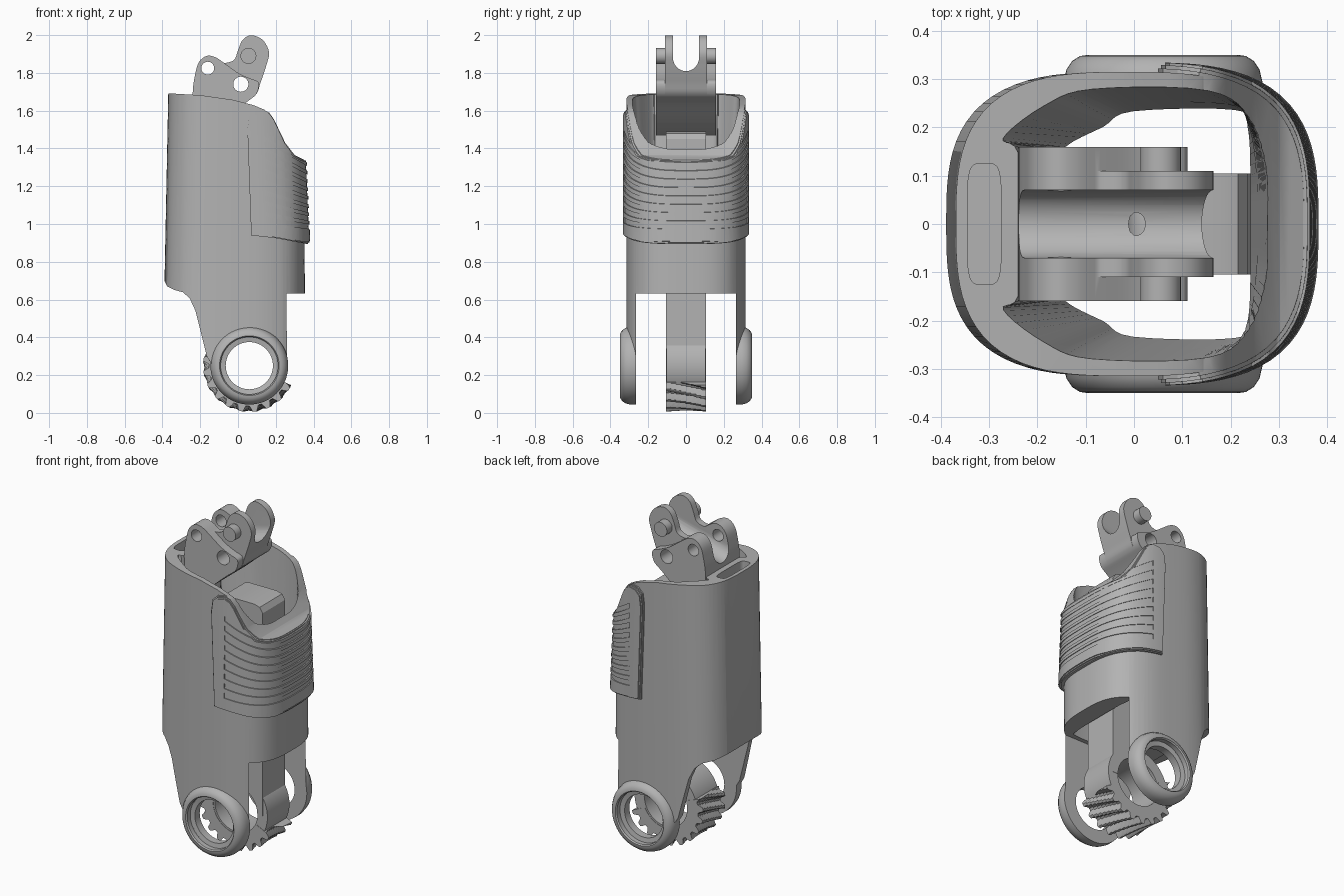
import bpy, bmesh
from math import sin, cos, pi, radians

cube = bpy.data.objects.get("Cube")
if cube:
    bpy.data.objects.remove(cube, do_unlink=True)

grey = bpy.data.materials.new("plain grey")
grey.use_nodes = True
COLOUR = (0.45, 0.45, 0.45, 1)
grey.diffuse_color = COLOUR
for node in grey.node_tree.nodes:
    if node.type == 'BSDF_PRINCIPLED':
        node.inputs["Base Color"].default_value = COLOUR

helpers = []
PIVOT = (0.06, 0.25)


def loft(name, loops, ring=False):
    """Skin a list of equal-length closed loops, capped or joined in a ring."""
    bm = bmesh.new()
    rows = [[bm.verts.new(p) for p in loop] for loop in loops]
    pairs = list(zip(rows, rows[1:])) + ([(rows[-1], rows[0])] if ring else [])
    for a, b in pairs:
        for i in range(len(a)):
            j = (i + 1) % len(a)
            bm.faces.new((a[i], a[j], b[j], b[i]))
    if not ring:
        bm.faces.new(rows[0])
        bm.faces.new(rows[-1])
    bmesh.ops.recalc_face_normals(bm, faces=bm.faces)
    mesh = bpy.data.meshes.new(name)
    bm.to_mesh(mesh)
    bm.free()
    obj = bpy.data.objects.new(name, mesh)
    bpy.context.collection.objects.link(obj)
    return obj


def plate(name, outline, y0, y1):
    """Extrude an x-z outline along y."""
    return loft(name, [[(x, y, z) for x, z in outline] for y in (y0, y1)])


def helper(obj):
    obj.hide_render = True
    helpers.append(obj)
    return obj


def combine(obj, tool, operation='DIFFERENCE'):
    mod = obj.modifiers.new("combine", 'BOOLEAN')
    mod.operation, mod.solver, mod.object = operation, 'EXACT', tool
    bpy.context.view_layer.update()
    graph = bpy.context.evaluated_depsgraph_get()
    mesh = bpy.data.meshes.new_from_object(obj.evaluated_get(graph))
    obj.modifiers.clear()
    obj.data = mesh


def circle(cx, cz, r, n=48):
    return [(cx + r * cos(2 * pi * i / n), cz + r * sin(2 * pi * i / n)) for i in range(n)]


def curve(pts, steps=5):
    """Smooth closed curve through the points."""
    out, n = [], len(pts)
    for i in range(n):
        a, b, c, d = (pts[(i + k) % n] for k in (-1, 0, 1, 2))
        for s in range(steps):
            t = s / steps
            out.append(tuple(0.5 * (2 * q + (r - p) * t + (2 * p - 5 * q + 4 * r - e) * t * t
                                    + (3 * q - p - 3 * r + e) * t ** 3)
                             for p, q, r, e in zip(a, b, c, d)))
    return out


def section(left, right, half, z, power=3, n=96):
    """Rounded-square cross-section at height z."""
    mid, wide, loop = (left + right) / 2, (right - left) / 2, []
    for i in range(n):
        c, s = cos(2 * pi * i / n), sin(2 * pi * i / n)
        k = (abs(c) ** power + abs(s) ** power) ** (-1 / power)
        loop.append((mid + wide * c * k, half * s * k, z))
    return loop


def mirrored(half):
    return half + [(x, -y) for x, y in half[-2:0:-1]]


# Sleeve: rounded tube trimmed by its side outline, with two legs
sleeve = loft("sleeve", [section(-0.405, 0.36, 0.315, -0.1), section(-0.367, 0.345, 0.315, 1.8)])
arc = [(PIVOT[0] + 0.195 * cos(a), PIVOT[1] + 0.195 * sin(a))
       for a in (radians(180 + 7.5 * i) for i in range(25))]
side = [(-0.45, 1.695), (-0.45, 0.7), (-0.39, 0.7), (-0.375, 0.67), (-0.34, 0.652), (-0.29, 0.638),
        (-0.255, 0.605), (-0.225, 0.54), (-0.165, 0.3)] + arc + [
        (0.272, 0.35), (0.283, 0.63), (0.45, 0.63), (0.45, 1.32), (0.36, 1.32), (0.29, 1.345),
        (0.24, 1.41), (0.165, 1.575), (0.14, 1.605), (0.08, 1.63), (-0.03, 1.658), (-0.2, 1.682),
        (-0.37, 1.692)]
combine(sleeve, helper(plate("side_trim", side, -0.6, 0.6)), 'INTERSECT')

# Tapered hollow, wide at the mouth and narrow at the bottom
mouth = [(-0.245, 0), (-0.25, 0.15), (-0.285, 0.18), (-0.2, 0.25), (-0.1, 0.285),
         (0.14, 0.285), (0.24, 0.225), (0.29, 0.12), (0.295, 0)]
base = [(-0.15, 0), (-0.15, 0.13), (-0.13, 0.165), (-0.06, 0.2), (0, 0.232),
        (0.21, 0.235), (0.235, 0.2), (0.24, 0.1), (0.24, 0)]
hollow = helper(loft("hollow", [[(x, y, z) for x, y in curve(mirrored(half))]
                                for half, z in ((base, 0.6), (mouth, 1.8))]))
combine(sleeve, hollow)
gap = [(-0.6, -0.2), (0.6, -0.2), (0.6, 0.632), (-0.6, 0.632)]
combine(sleeve, helper(plate("leg_gap", gap, -0.265, 0.265)))
combine(sleeve, helper(loft("rear_pocket", [section(-0.345, -0.275, 0.125, z, 5, 48)
                                            for z in (1.0, 1.85)])))
combine(sleeve, helper(plate("axle_hole", circle(*PIVOT, 0.15), -0.6, 0.6)))
parts = [sleeve]

# Pivot rings on the legs
ring_profile = [(0.205, 0.265), (0.206, 0.295), (0.2, 0.32), (0.188, 0.338), (0.172, 0.348),
                (0.158, 0.35), (0.152, 0.343), (0.152, 0.315), (0.125, 0.31), (0.125, 0.265)]
for name, s in (("back_pivot_ring", 1), ("front_pivot_ring", -1)):
    turns = [2 * pi * i / 64 for i in range(64)]
    parts.append(loft(name, [[(PIVOT[0] + r * cos(a), s * y, PIVOT[1] + r * sin(a))
                              for r, y in ring_profile] for a in turns], ring=True))

# Ribbed grip: a base layer and a slightly smaller, thicker layer with slots
grip_side = [(0.07, 0.94), (0.2, 0.925), (0.37, 0.893), (0.42, 0.91), (0.42, 1.335), (0.35, 1.34),
             (0.3, 1.365), (0.25, 1.43), (0.19, 1.555), (0.165, 1.59), (0.135, 1.605),
             (0.09, 1.598), (0.06, 1.57), (0.05, 1.5)]


def grip_layer(name, grow, shrink):
    layer = loft(name, [section(-0.37, 0.365 + grow, 0.313 + grow, 0.8),
                        section(-0.37, 0.329 + grow, 0.313 + grow, 1.65)])
    cx, cz = 0.21, 1.2
    outline = [(cx + (x - cx) * (1 - 2.5 * shrink) if x < 0.4 else x,
                cz + (z - cz) * (1 - shrink)) for x, z in grip_side]
    combine(layer, helper(plate(name + "_trim", outline, -0.6, 0.6)), 'INTERSECT')
    combine(layer, hollow)
    parts.append(layer)
    return layer


grip_layer("grip_base", 0.01, 0)
grip_layer("grip_shoulder", 0.017, 0.015)
ribs = grip_layer("grip_ribs", 0.022, 0.035)
for i in range(9):
    z, drop = 1.02 + 0.057 * i, 0.035 + 0.014 * i
    slot = [(0.14, z - 0.012), (0.5, z - 0.012 - 1.5 * drop),
            (0.5, z + 0.01 - 1.5 * drop), (0.14, z + 0.018)]
    combine(ribs, helper(plate("grip_slot", slot, -0.6, 0.6)))

# Inner link: bar with a round eye at the bottom
bar = [(0.08, 0.25), (0.235, 0.25), (0.235, 1.45), (0.215, 1.48), (0.18, 1.49),
       (0.0, 1.49), (-0.03, 1.48), (-0.05, 1.45), (-0.05, 1.2), (0.08, 1.05)]
link = plate("inner_link", bar, -0.105, 0.105)
combine(link, helper(plate("link_eye", circle(*PIVOT, 0.205), -0.103, 0.103)), 'UNION')
combine(link, helper(plate("eye_hole", circle(*PIVOT, 0.14), -0.6, 0.6)))
parts.append(link)

# Slanted teeth around the lower half of the eye
tooth_loops, steps, teeth = [], 100, 10
for k in range(9):
    y = -0.105 + 0.21 * k / 8
    outer, inner = [], []
    for i in range(steps + 1):
        a = radians(160 + 175 * i / steps)
        wave = max(-1, min(1, 1.8 * sin(2 * pi * (teeth * i / steps + 4 * y))))
        r = 0.222 + 0.016 * wave + 0.007 * (y / 0.105) ** 2
        outer.append((PIVOT[0] + r * cos(a), y, PIVOT[1] + r * sin(a)))
        inner.append((PIVOT[0] + 0.15 * cos(a), y, PIVOT[1] + 0.15 * sin(a)))
    tooth_loops.append(outer + inner[::-1])
parts.append(loft("toothed_rim", tooth_loops))

# Top fork: wide lower block, tall inner lobes, channel, holes and pins
block = [(-0.24, 1.68), (-0.225, 1.8), (-0.205, 1.86), (-0.165, 1.89), (-0.12, 1.883),
         (-0.07, 1.85), (0, 1.8), (0.06, 1.772), (0.108, 1.75), (0.098, 1.69),
         (0.04, 1.64), (-0.14, 1.49), (-0.22, 1.49)]
lobe = [(-0.2, 1.7), (-0.2, 1.82), (-0.12, 1.87), (-0.07, 1.853), (-0.02, 1.87), (0.0, 1.92),
        (0.025, 1.975), (0.07, 1.999), (0.13, 1.975), (0.164, 1.91), (0.15, 1.84),
        (0.12, 1.75), (0.09, 1.68), (0, 1.65)]
fork = plate("top_fork", curve(block), -0.16, 0.16)
combine(fork, helper(plate("fork_lobes", curve(lobe), -0.11, 0.11)), 'UNION')
u_shape = [(0.07 * cos(a), 0.07 * sin(a)) for a in (pi + pi * i / 16 for i in range(17))]
u_shape += [(0.07, 0.6), (-0.07, 0.6)]
channel = loft("fork_channel", [[(x, y, z + h) for y, h in u_shape]
                                for x, z in ((-0.4, 1.74), (0.3, 1.92))])
combine(fork, helper(channel))
for x, z, r in ((-0.16, 1.825, 0.034), (0.015, 1.74, 0.04)):
    combine(fork, helper(plate("fork_hole", circle(x, z, r, 32), -0.6, 0.6)))
parts.append(fork)
for name, s in (("back_pin", 1), ("front_pin", -1)):
    parts.append(plate(name, circle(0.055, 1.89, 0.042, 32), s * 0.1, s * 0.16))

# Remove the cutters, then colour and shade every part
for obj in helpers:
    bpy.data.objects.remove(obj, do_unlink=True)
bpy.ops.object.select_all(action='DESELECT')
for obj in parts:
    obj.data.materials.clear()
    obj.data.materials.append(grey)
    obj.select_set(True)
bpy.context.view_layer.objects.active = sleeve
bpy.ops.object.shade_smooth_by_angle(angle=radians(32))
